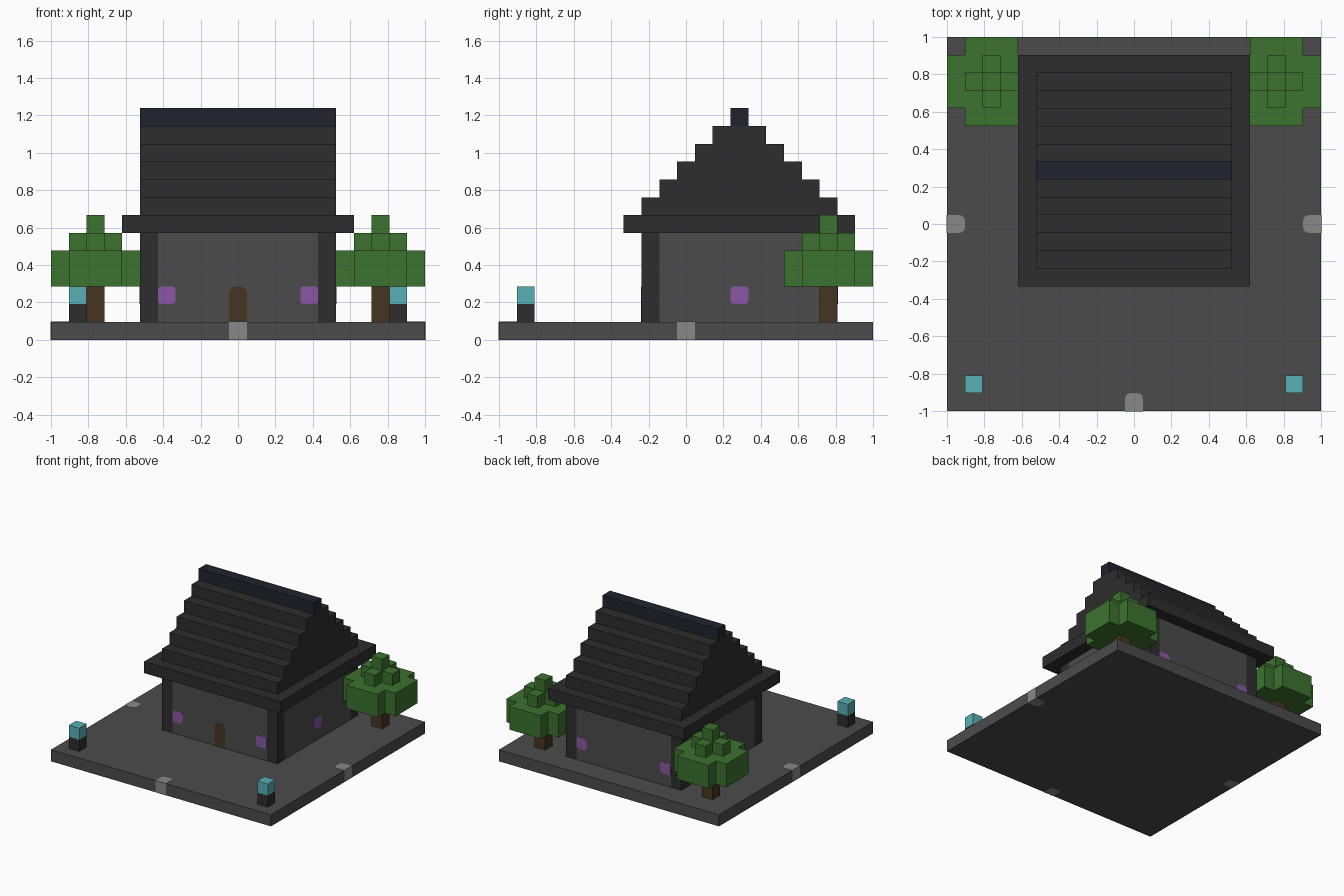
import bpy, bmesh, math

U = 2 / 21      # one block; all layout below is counted in blocks
EPS = 0.02      # plate thickness in blocks

if "Cube" in bpy.data.objects:
    bpy.data.objects.remove(bpy.data.objects["Cube"], do_unlink=True)


def material(name, hex_code):
    rgb = [int(hex_code[i:i + 2], 16) / 255 for i in (0, 2, 4)]
    col = [c / 12.92 if c < 0.04045 else ((c + 0.055) / 1.055) ** 2.4 for c in rgb] + [1]
    m = bpy.data.materials.new(name)
    m.use_nodes = True
    m.diffuse_color = col
    bsdf = m.node_tree.nodes["Principled BSDF"]
    bsdf.inputs["Base Color"].default_value = col
    bsdf.inputs["Roughness"].default_value = 0.9
    return m


STONE = material("stone grey", "4b4b4b")
DARK = material("dark slate", "2d2d2d")
RIDGE = material("midnight blue", "22222f")
LEAF = material("leaf green", "3c722e")
WOOD = material("dark wood", "463520")
GLOW = material("lantern cyan", "58b1b6")
PANE = material("purple glass", "8a56a6")
PALE = material("pale grey", "888888")


def prism(name, outline, axis, lo, hi, mat):
    """Extrude a 2D outline (in blocks) along an axis from lo to hi."""
    place = {"x": lambda a, b, h: (h, a, b),
             "y": lambda a, b, h: (a, h, b),
             "z": lambda a, b, h: (a, b, h)}[axis]

    def vert(a, b, h):
        x, y, z = place(a, b, h)
        return bm.verts.new((x * U - 1, y * U - 1, z * U))

    bm = bmesh.new()
    low = [vert(a, b, lo) for a, b in outline]
    high = [vert(a, b, hi) for a, b in outline]
    bm.faces.new(low)
    bm.faces.new(high)
    for i in range(len(low)):
        j = (i + 1) % len(low)
        bm.faces.new((low[i], low[j], high[j], high[i]))
    bmesh.ops.recalc_face_normals(bm, faces=bm.faces)
    me = bpy.data.meshes.new(name)
    bm.to_mesh(me)
    bm.free()
    me.materials.append(mat)
    ob = bpy.data.objects.new(name, me)
    bpy.context.collection.objects.link(ob)
    return ob


def rect(x0, y0, x1, y1):
    return [(x0, y0), (x1, y0), (x1, y1), (x0, y1)]


def block(name, x, y, z, mat, w=1, d=1, h=1):
    return prism(name, rect(x, y, x + w, y + d), "z", z, z + h, mat)


def notched(x0, y0, x1, y1):
    """Rectangle with one block missing at each corner."""
    return [(x0 + 1, y0), (x1 - 1, y0), (x1 - 1, y0 + 1), (x1, y0 + 1),
            (x1, y1 - 1), (x1 - 1, y1 - 1), (x1 - 1, y1), (x0 + 1, y1),
            (x0 + 1, y1 - 1), (x0, y1 - 1), (x0, y0 + 1), (x0 + 1, y0 + 1)]


def rounded(x0, y0, x1, y1, radii):
    """Rectangle with a radius per corner, counter-clockwise from low-low."""
    pts = []
    signs = [(1, 1), (-1, 1), (-1, -1), (1, -1)]
    for k, ((cx, cy), (sx, sy), r) in enumerate(zip(rect(x0, y0, x1, y1), signs, radii)):
        if r == 0:
            pts.append((cx, cy))
            continue
        for s in range(5):
            t = math.pi * (1 + k / 2 + s / 8)
            pts.append((cx + r * (sx + math.cos(t)), cy + r * (sy + math.sin(t))))
    return pts


# Ground slab
block("ground_slab", 0, 0, 0, STONE, 21, 21, 1)

# Pale edge markers on the front, left and right, wrapped over the slab rim
R = 0.3
rims = [("front", rect(10, 0, 11, 1), (0, 0, R, R), "y", 0, -EPS),
        ("right", rect(0, 10, 1, 11), (0, R, R, 0), "x", 0, -EPS),
        ("left", rect(20, 10, 21, 11), (R, 0, 0, R), "x", 21, 21 + EPS)]
for side, sq, radii, axis, a, b in rims:
    shape = rounded(*sq[0], *sq[2], radii)
    prism(f"marker_top_{side}", shape, "z", 1, 1 + EPS, PALE)
    prism(f"marker_bottom_{side}", shape, "z", -EPS / 2, 0, PALE)
    prism(f"marker_edge_{side}", rect(10, 0, 11, 1), axis, a, b, PALE)

# House walls and corner posts
prism("walls", notched(5, 8, 16, 19), "z", 1, 6, STONE)
for sx, x in (("right", 5), ("left", 15)):
    for sy, y in (("front", 8), ("back", 18)):
        block(f"corner_post_{sy}_{sx}", x, y, 1, DARK, h=5)

# Door and windows
prism("door", rounded(10, 1, 11, 3, (0, 0, 0.4, 0.4)), "y", 8 - EPS, 8, WOOD)
soft = (0.2,) * 4
for sx, x in (("right", 6), ("left", 14)):
    pane = rounded(x, 2, x + 1, 3, soft)
    prism(f"front_window_{sx}", pane, "y", 8 - EPS, 8, PANE)
    prism(f"back_window_{sx}", pane, "y", 19, 19 + EPS, PANE)
side_pane = rounded(13, 2, 14, 3, soft)
prism("side_window_right", side_pane, "x", 5 - EPS, 5, PANE)
prism("side_window_left", side_pane, "x", 16, 16 + EPS, PANE)

# Roof: eaves slab, stepped gable and ridge
block("eaves", 4, 7, 6, DARK, 13, 13, 1)
steps = []
for i in range(5):
    steps += [(8 + i, 7 + i), (8 + i, 8 + i)]
gable = steps + [(27 - y, z) for y, z in reversed(steps)]
prism("stepped_roof", gable, "x", 5, 16, DARK)
block("ridge", 5, 13, 12, RIDGE, 11, 1, 1)

# Trees and lanterns on both sides
for side, cx, lx in (("right", 2, 1), ("left", 18, 19)):
    block(f"trunk_{side}", cx, 18, 1, WOOD, h=2)
    prism(f"lower_canopy_{side}", notched(cx - 2, 16, cx + 3, 21), "z", 3, 5, LEAF)
    prism(f"upper_canopy_{side}", notched(cx - 1, 17, cx + 2, 20), "z", 5, 6, LEAF)
    block(f"tree_top_{side}", cx, 18, 6, LEAF)
    block(f"lantern_post_{side}", lx, 1, 1, DARK)
    block(f"lantern_light_{side}", lx, 1, 2, GLOW)
